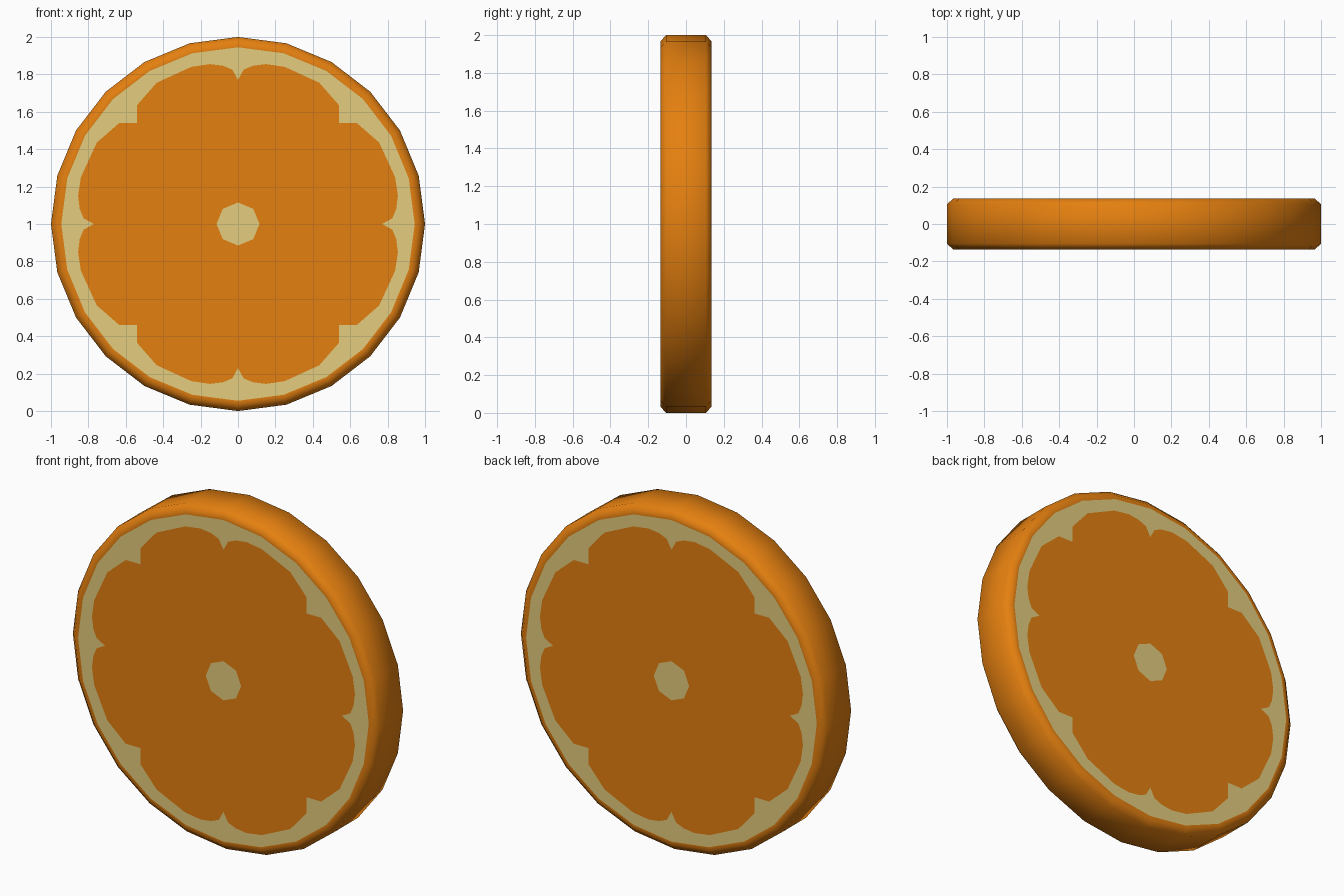
import bpy, bmesh, math

if "Cube" in bpy.data.objects:
    bpy.data.objects.remove(bpy.data.objects["Cube"])

HALF = 0.135      # half thickness
SIDES = 24


def material(name, rgb):
    m = bpy.data.materials.new(name)
    m.diffuse_color = (*rgb, 1)
    m.use_nodes = True
    m.node_tree.nodes["Principled BSDF"].inputs["Base Color"].default_value = m.diffuse_color
    return m


rind_mat = material("orange rind", (0.78, 0.215, 0.005))
flesh_mat = material("orange flesh", (0.78, 0.215, 0.005))
pith_mat = material("cream pith", (0.78, 0.61, 0.21))


def ring(radius, n):
    return [(radius * math.cos(2 * math.pi * i / n), radius * math.sin(2 * math.pi * i / n))
            for i in range(n)]


def finish(name, bm, mat, smooth=False):
    mesh = bpy.data.meshes.new(name)
    bm.to_mesh(mesh)
    bm.free()
    for p in mesh.polygons:
        p.use_smooth = smooth
    mesh.materials.append(mat)
    ob = bpy.data.objects.new(name, mesh)
    bpy.context.collection.objects.link(ob)
    return ob


def flat_part(name, groups, mat):
    """Flat regions on both cut sides; each group is an outline plus optional hole."""
    bm = bmesh.new()
    for y in (-HALF, HALF):
        for group in groups:
            edges = []
            for loop in group:
                vs = [bm.verts.new((x, y, 1 + z)) for x, z in loop]
                edges += [bm.edges.new((vs[i - 1], vs[i])) for i in range(len(vs))]
            bmesh.ops.triangle_fill(bm, edges=edges, use_beauty=True, normal=(0, y, 0))
    bm.normal_update()
    for f in bm.faces:
        if f.normal.y * f.calc_center_median().y < 0:
            f.normal_flip()
    return finish(name, bm, mat)


# rind: lathed band with chamfered rims and a narrow flat lip
profile = [(0.945, -HALF), (0.968, -HALF), (1, -0.105),
           (1, 0.105), (0.968, HALF), (0.945, HALF)]
bm = bmesh.new()
rows = [[bm.verts.new((x, y, 1 + z)) for x, z in ring(r, SIDES)] for r, y in profile]
for a, b in zip(rows, rows[1:]):
    for i in range(SIDES):
        bm.faces.new((a[i - 1], b[i - 1], b[i], a[i]))
bm.normal_update()
for f in bm.faces:
    c = f.calc_center_median()
    if f.normal.x * c.x + f.normal.z * (c.z - 1) + f.normal.y * c.y < 0:
        f.normal_flip()
finish("rind", bm, rind_mat, smooth=True)

# scalloped flesh outline: one segment, mirrored into eight
seg = [(0, 0.77), (0.03, 0.825), (0.08, 0.846), (0.15, 0.855), (0.25, 0.84),
       (0.435, 0.755), (0.54, 0.635), (0.54, 0.54)]
quarter = seg + [(z, x) for x, z in reversed(seg[:-1])]     # top round to the right
outline = []
for k in range(4):
    c, s = [(1, 0), (0, -1), (-1, 0), (0, 1)][k]
    outline += [(c * x - s * z, s * x + c * z) for x, z in quarter[:-1]]

core = ring(0.115, 8)
flat_part("pith", [[ring(0.945, SIDES), outline], [core]], pith_mat)
flat_part("flesh", [[outline, core]], flesh_mat)
